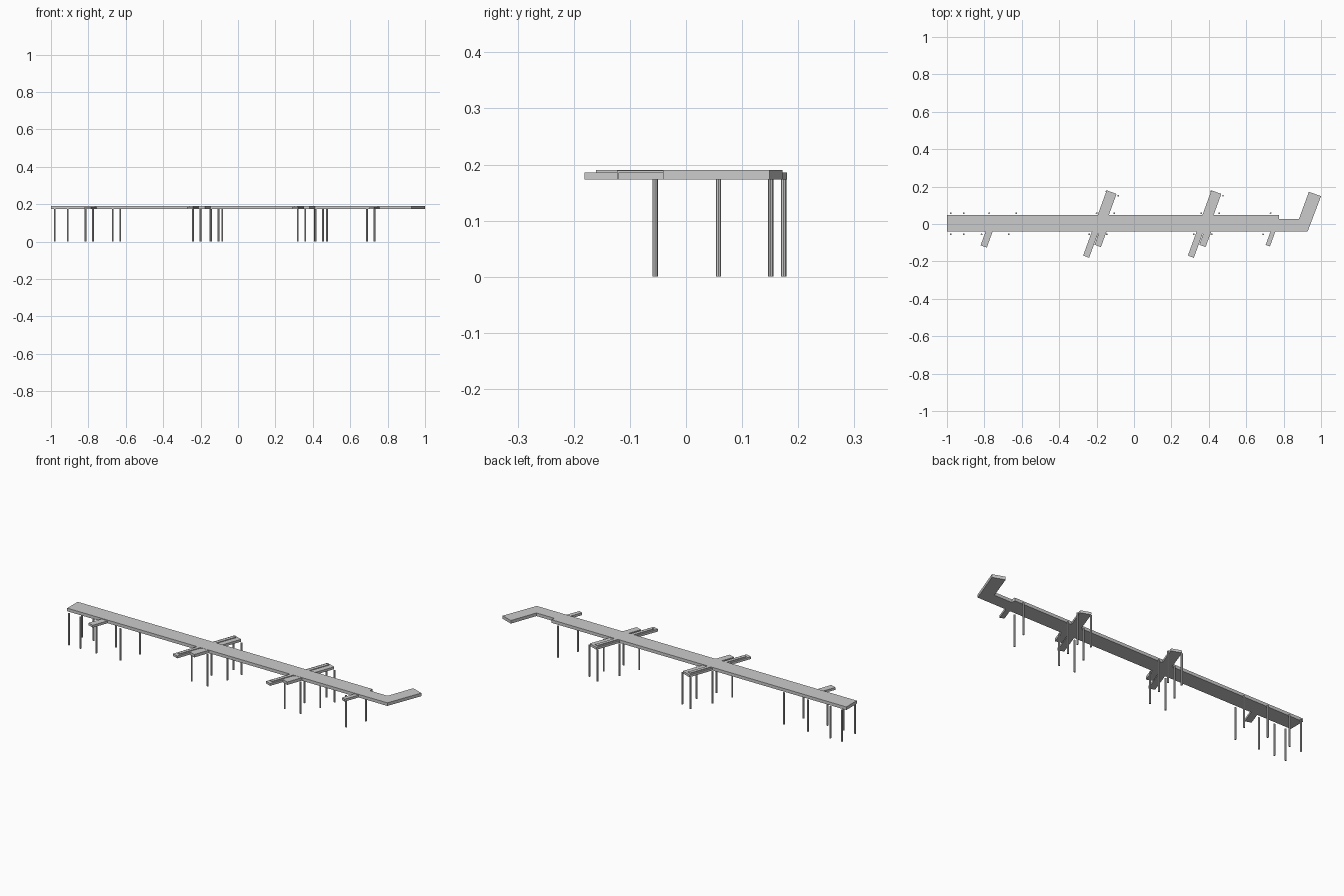
import bpy, bmesh, math
from mathutils import Vector

if "Cube" in bpy.data.objects:
    bpy.data.objects.remove(bpy.data.objects["Cube"])

BOTTOM, LOW, TOP = 0.173, 0.186, 0.190
U = Vector((math.cos(math.radians(70)), math.sin(math.radians(70))))  # finger direction
P = Vector((U.y, -U.x))                                              # across a finger


def slab(name, pts, z0=BOTTOM, z1=TOP):
    bm = bmesh.new()
    face = bm.faces.new([bm.verts.new((p[0], p[1], z0)) for p in pts])
    res = bmesh.ops.extrude_face_region(bm, geom=[face])
    verts = [v for v in res["geom"] if isinstance(v, bmesh.types.BMVert)]
    bmesh.ops.translate(bm, verts=verts, vec=(0, 0, z1 - z0))
    bmesh.ops.recalc_face_normals(bm, faces=bm.faces)
    me = bpy.data.meshes.new(name)
    bm.to_mesh(me)
    bm.free()
    ob = bpy.data.objects.new(name, me)
    bpy.context.collection.objects.link(ob)
    return ob


def finger(name, corner, width, length, z0=BOTTOM, z1=LOW):
    a = Vector(corner)
    b = a + P * width
    slab(name, [a, b, b + U * length, a + U * length], z0, z1)


def post(x, y):
    bpy.ops.mesh.primitive_cylinder_add(vertices=8, radius=0.0048, depth=BOTTOM,
                                        location=(x, y, BOTTOM / 2))
    bpy.context.object.name = "post"


# Main walkway with narrowed end and angled arm
slab("main_deck", [(-1, -0.041), (0.928, -0.041), (1.0, 0.149), (0.935, 0.172),
                   (0.882, 0.027), (0.775, 0.027), (0.775, 0.049), (-1, 0.049)])

# Two crossing finger groups with their posts
for dx in (0, 0.56):
    finger("long_finger", (-0.272, -0.169), 0.034, 0.24)
    bpy.context.collection.objects[-1].location.x = dx
    finger("wide_finger", (-0.226, -0.04), 0.056, 0.234)
    bpy.context.collection.objects[-1].location.x = dx
    finger("raised_strip", (-0.258, -0.154), 0.018, 0.34, LOW, TOP)
    bpy.context.collection.objects[-1].location.x = dx
    finger("side_finger", (-0.211, -0.111), 0.036, 0.12, BOTTOM, TOP - 0.001)
    bpy.context.collection.objects[-1].location.x = dx
    for x, y in ((-0.24, -0.055), (-0.145, -0.055), (-0.2, 0.058), (-0.105, 0.058),
                 (-0.148, 0.174), (-0.084, 0.151)):
        post(x + dx, y)

# Small single fingers
finger("small_finger_left", (-0.82, -0.114), 0.035, 0.11)
finger("small_finger_right", (0.704, -0.112), 0.024, 0.11)

# Posts along both sides of the walkway
for x in (-0.98, -0.91, -0.815, -0.67, 0.69):
    post(x, -0.055)
for x in (-0.98, -0.91, -0.775, -0.63, 0.73):
    post(x, 0.058)
